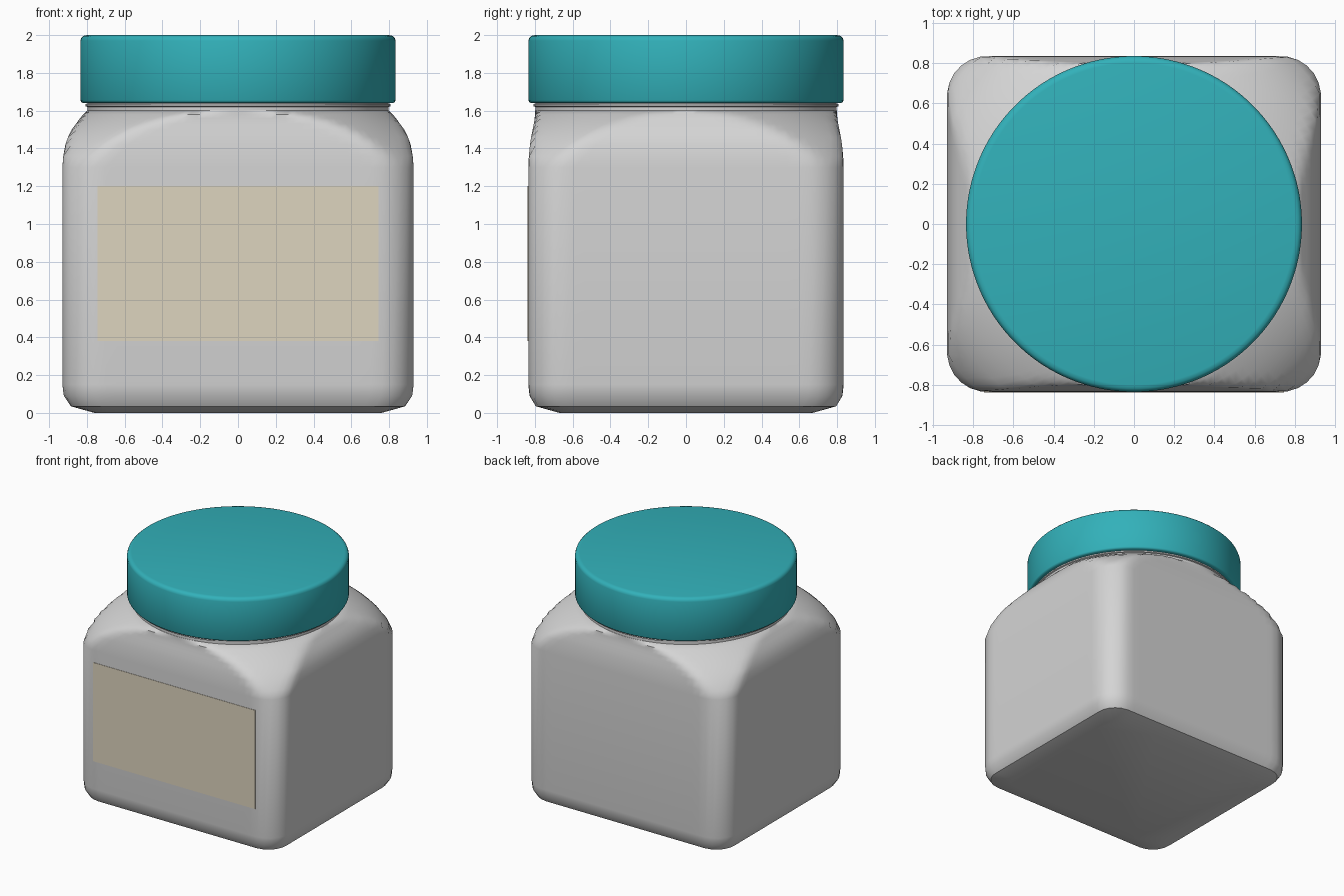
import bpy, bmesh, math

if "Cube" in bpy.data.objects:
    bpy.data.objects.remove(bpy.data.objects["Cube"], do_unlink=True)

SEGMENTS = 144


def material(name, rgb):
    mat = bpy.data.materials.new(name)
    mat.use_nodes = True
    mat.diffuse_color = (*rgb, 1)
    mat.node_tree.nodes["Principled BSDF"].inputs["Base Color"].default_value = (*rgb, 1)
    return mat


def box_reach(angle, hx, hy, corner):
    """Distance from the axis to a rounded rectangle along an angle."""
    c, s = abs(math.cos(angle)), abs(math.sin(angle))
    low, high = 0, 2
    for _ in range(30):
        mid = (low + high) / 2
        dx, dy = mid * c - hx + corner, mid * s - hy + corner
        gap = math.hypot(max(dx, 0), max(dy, 0)) + min(max(dx, dy), 0) - corner
        low, high = (mid, high) if gap < 0 else (low, mid)
    return low


def loft(name, rings, reach, mat, sharp=40):
    """Skin a closed stack of rings; reach gives the radius at an angle."""
    bm = bmesh.new()
    loops = []
    for ring in rings:
        loop = []
        for i in range(SEGMENTS):
            a = 2 * math.pi * i / SEGMENTS
            r = reach(a, ring)
            loop.append(bm.verts.new((r * math.cos(a), r * math.sin(a), ring[0])))
        loops.append(loop)
    for lower, upper in zip(loops, loops[1:]):
        for i in range(SEGMENTS):
            j = (i + 1) % SEGMENTS
            bm.faces.new((lower[i], lower[j], upper[j], upper[i]))
    bm.faces.new(loops[0][::-1])
    bm.faces.new(loops[-1])
    return finish(name, bm, mat, sharp)


def finish(name, bm, mat, sharp):
    bmesh.ops.recalc_face_normals(bm, faces=bm.faces)
    mesh = bpy.data.meshes.new(name)
    bm.to_mesh(mesh)
    bm.free()
    obj = bpy.data.objects.new(name, mesh)
    bpy.context.collection.objects.link(obj)
    mesh.materials.append(mat)
    bpy.ops.object.select_all(action="DESELECT")
    obj.select_set(True)
    bpy.context.view_layer.objects.active = obj
    bpy.ops.object.shade_smooth_by_angle(angle=math.radians(sharp))
    return obj


grey = material("pale grey plastic", (0.66, 0.66, 0.66))
teal = material("teal plastic", (0.032, 0.44, 0.49))
cream = material("cream label", (0.73, 0.66, 0.52))

# Jar body: height, half width, half depth, limiting shoulder radius, corner radius
body_rings = [
    (0, 0.76, 0.67, 2, 0.1),
    (0.035, 0.885, 0.795, 2, 0.16),
    (0.09, 0.922, 0.828, 2, 0.19),
    (0.15, 0.93, 0.835, 2, 0.2),
    (1.3, 0.93, 0.835, 1.17, 0.2),
    (1.36, 0.925, 0.832, 1.135, 0.2),
    (1.42, 0.914, 0.826, 1.08, 0.2),
    (1.46, 0.9, 0.82, 1.04, 0.2),
    (1.5, 0.88, 0.812, 0.985, 0.2),
    (1.53, 0.858, 0.806, 0.94, 0.2),
    (1.56, 0.836, 0.801, 0.885, 0.2),
    (1.58, 0.82, 0.8, 0.845, 0.2),
    (1.6, 0.8, 0.8, 0.8, 0.2),
]
loft("jar_body", body_rings,
     lambda a, k: min(k[3], box_reach(a, k[1], k[2], k[4])), grey)


def circle(angle, ring):
    return ring[1]


# Neck with a thin bead just under the lid
loft("jar_neck", [(1.58, 0.798), (1.62, 0.798), (1.624, 0.808),
                  (1.634, 0.808), (1.638, 0.798), (1.7, 0.798)], circle, grey)

# Screw lid with softened rims
loft("lid", [(1.64, 0.82), (1.645, 0.83), (1.655, 0.835), (1.97, 0.835),
             (1.985, 0.83), (1.996, 0.818), (2, 0.8)], circle, teal, 50)

# Front label, a thin plate on the flat front
bm = bmesh.new()
bmesh.ops.create_cube(bm, size=1)
for v in bm.verts:
    v.co = (v.co.x * 1.49, -0.835 + v.co.y * 0.006, 0.79 + v.co.z * 0.82)
finish("front_label", bm, cream, 30)
